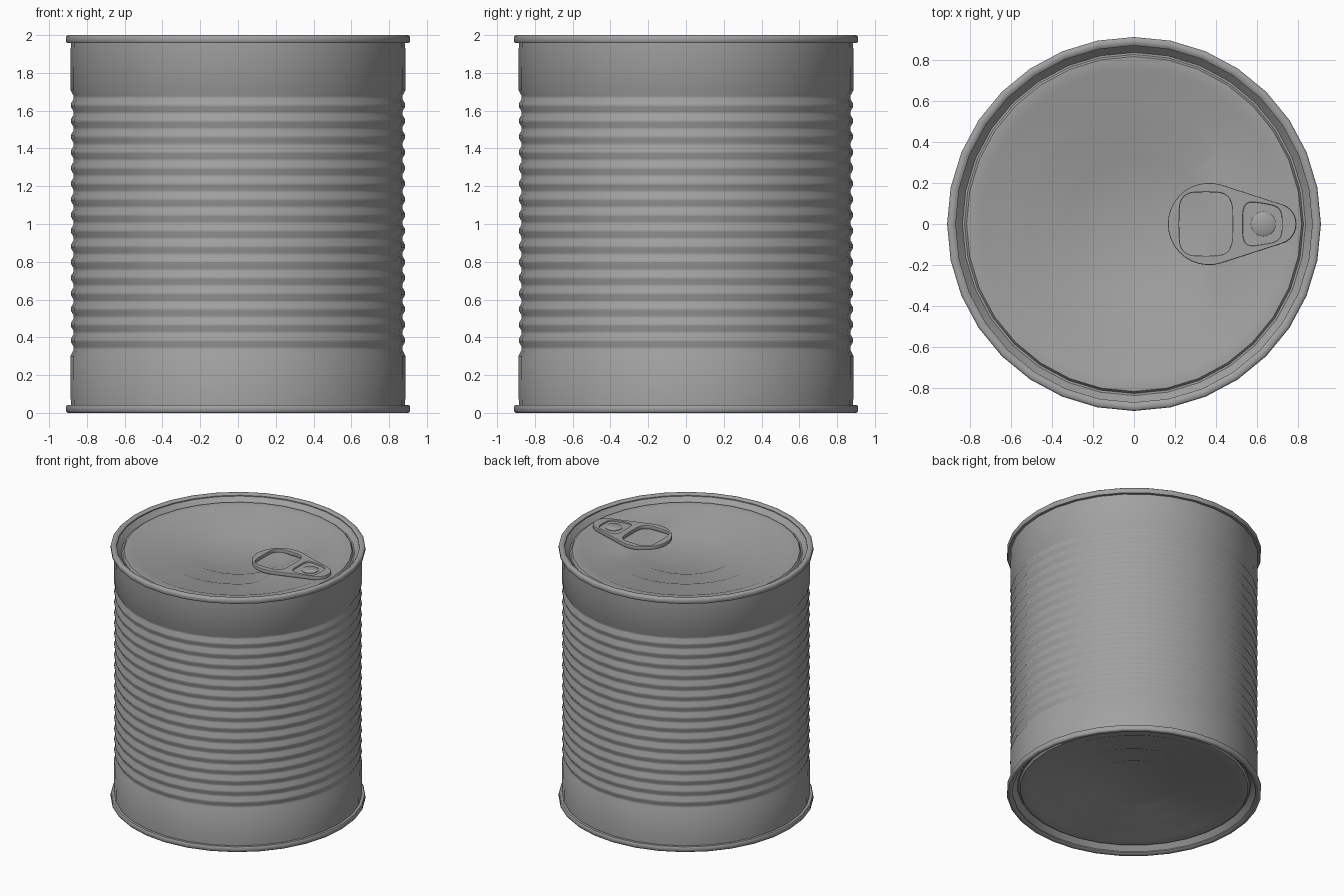
import bpy
import bmesh
from math import cos, sin, pi, radians, copysign

if "Cube" in bpy.data.objects:
    bpy.data.objects.remove(bpy.data.objects["Cube"])

SIDES = 32
steel = bpy.data.materials.new("grey steel")
steel.use_nodes = True
steel.diffuse_color = (0.36, 0.36, 0.36, 1)
steel.node_tree.nodes["Principled BSDF"].inputs["Base Color"].default_value = (0.36, 0.36, 0.36, 1)


def add_object(name, mesh, angle):
    """Link a mesh, colour it and smooth it up to the given angle."""
    obj = bpy.data.objects.new(name, mesh)
    bpy.context.collection.objects.link(obj)
    mesh.materials.clear()
    mesh.materials.append(steel)
    bpy.ops.object.select_all(action='DESELECT')
    obj.select_set(True)
    bpy.context.view_layer.objects.active = obj
    bpy.ops.object.shade_smooth_by_angle(angle=radians(angle))
    return obj


def lathe(name, profile, closed=False, sides=SIDES, centre=(0, 0), max_x=None, angle=50):
    """Spin (radius, z) points; max_x flattens one side of chosen rings."""
    bm = bmesh.new()
    rings = []
    for r, z in profile:
        if r == 0:
            rings.append([bm.verts.new((*centre, z))] * sides)
            continue
        ring = []
        for i in range(sides):
            a = 2 * pi * i / sides
            x = r * cos(a)
            if max_x and r in max_x:
                x = min(x, max_x[r])
            ring.append(bm.verts.new((centre[0] + x, centre[1] + r * sin(a), z)))
        rings.append(ring)
    pairs = list(zip(rings, rings[1:]))
    if closed:
        pairs.append((rings[-1], rings[0]))
    for low, high in pairs:
        for i in range(sides):
            j = (i + 1) % sides
            quad = [low[i], low[j], high[j], high[i]]
            bm.faces.new(list(dict.fromkeys(quad)))
    mesh = bpy.data.meshes.new(name)
    bm.to_mesh(mesh)
    bm.free()
    return add_object(name, mesh, angle)


def plate(name, outlines, z, half_thickness, bevel):
    """Flat plate from closed outlines; inner outlines become holes."""
    curve = bpy.data.curves.new(name, 'CURVE')
    curve.dimensions = '2D'
    curve.fill_mode = 'BOTH'
    curve.extrude = half_thickness - bevel
    curve.bevel_depth = bevel
    curve.bevel_resolution = 1
    curve.offset = -bevel
    for points in outlines:
        spline = curve.splines.new('POLY')
        spline.points.add(len(points) - 1)
        for p, (x, y) in zip(spline.points, points):
            p.co = (x, y, 0, 1)
        spline.use_cyclic_u = True
    helper = bpy.data.objects.new(name + "_outline", curve)
    bpy.context.collection.objects.link(helper)
    bpy.context.view_layer.update()
    graph = bpy.context.evaluated_depsgraph_get()
    mesh = bpy.data.meshes.new_from_object(helper.evaluated_get(graph))
    bpy.data.objects.remove(helper)
    mesh.name = name
    obj = add_object(name, mesh, 35)
    obj.location.z = z
    return obj


def arc(cx, r, start, end, n):
    steps = [radians(start + (end - start) * i / n) for i in range(n + 1)]
    return [(cx + r * cos(a), r * sin(a)) for a in steps]


def rounded_box(cx, hx, hy, taper=0.0, n=32):
    """Rounded rectangle, optionally narrower towards +x."""
    points = []
    for i in range(n):
        a = 2 * pi * i / n
        u = copysign(abs(cos(a)) ** 0.5, cos(a))
        v = copysign(abs(sin(a)) ** 0.5, sin(a))
        points.append((cx + hx * u, hy * v * (1 - taper * u)))
    return points


# Ribbed wall
PITCH = 0.083
wall = [(0.885, 0.03), (0.888, 0.30)]
for k in range(17):
    valley = 0.342 + k * PITCH
    wall += [(0.870, valley - 0.008), (0.870, valley + 0.008)]
    if k < 16:
        wall += [(0.885, valley + PITCH / 2 - 0.008), (0.885, valley + PITCH / 2 + 0.008)]
wall += [(0.888, 1.71), (0.885, 1.97)]
lathe("ribbed_wall", wall)

# Rolled rims at both ends
rim = [(0.88, 1.958), (0.905, 1.958), (0.91, 1.966), (0.91, 1.992),
       (0.902, 2.0), (0.88, 2.0), (0.868, 1.99), (0.868, 1.965)]
lathe("top_rim", rim, closed=True)
lathe("bottom_rim", [(r, 2 - z) for r, z in reversed(rim)], closed=True)

# Lid with stepped rings, the middle one cut straight beside the tab
lid = [(0.87, 1.985), (0.835, 1.945), (0.825, 1.945), (0.815, 1.96), (0.76, 1.96),
       (0.735, 1.95), (0.55, 1.95), (0.525, 1.94), (0.36, 1.94), (0.335, 1.93), (0, 1.93)]
lathe("lid", lid, max_x={0.55: 0.41, 0.525: 0.39}, angle=40)

# Base with full stepped rings
base = [(0.87, 0.015), (0.835, 0.055), (0.825, 0.055), (0.815, 0.04), (0.76, 0.04),
        (0.735, 0.05), (0.55, 0.05), (0.525, 0.06), (0.36, 0.06), (0.335, 0.07), (0, 0.07)]
lathe("base", base[::-1], angle=40)

# Pull tab with finger hole and a sunken panel for the rivet
outline = arc(0.365, 0.2, 72, 288, 20) + arc(0.69, 0.1, -72, 72, 12)
finger_hole = rounded_box(0.35, 0.13, 0.155)
panel = rounded_box(0.625, 0.095, 0.1, taper=0.15)
plate("pull_tab", [outline, finger_hole, panel], 1.969, 0.015, 0.005)
plate("rivet_panel", [rounded_box(0.625, 0.1, 0.105, taper=0.15)], 1.964, 0.008, 0.002)
lathe("rivet", [(0.06, 1.955), (0.06, 1.976), (0.052, 1.982), (0, 1.982)],
      sides=20, centre=(0.63, 0))
